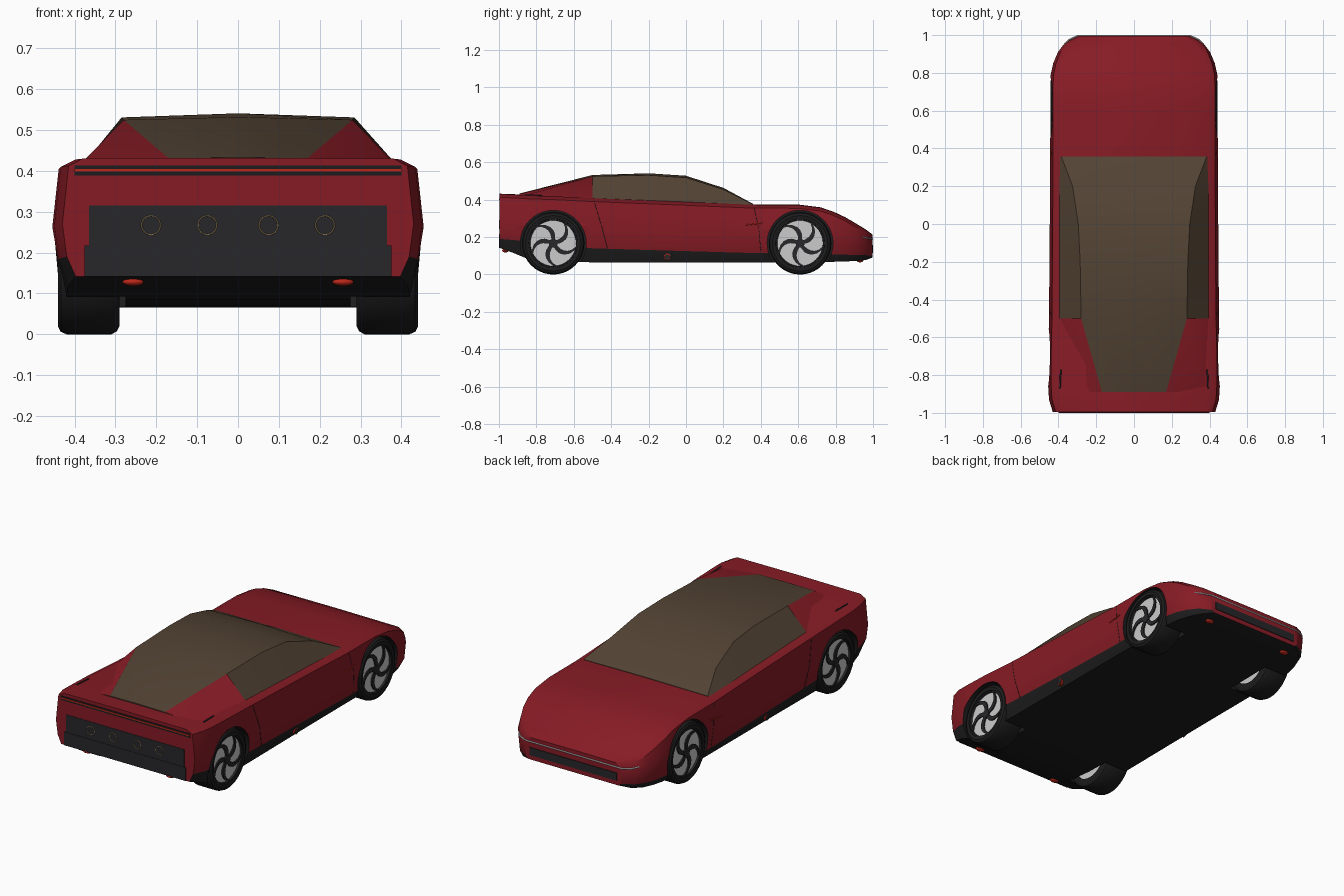
import bpy, bmesh
from math import sin, cos, pi
from mathutils import Vector

if "Cube" in bpy.data.objects:
    bpy.data.objects.remove(bpy.data.objects["Cube"])


def material(name, rgb):
    m = bpy.data.materials.new(name)
    m.diffuse_color = (*rgb, 1)
    m.use_nodes = True
    m.node_tree.nodes["Principled BSDF"].inputs["Base Color"].default_value = m.diffuse_color
    return m


RED = material("red_paint", (0.24, 0.011, 0.018))
BLACK = material("black_trim", (0.012, 0.012, 0.013))
PANEL = material("dark_panel", (0.02, 0.02, 0.023))
GLASS = material("bronze_glass", (0.085, 0.056, 0.034))
SILVER = material("silver", (0.55, 0.55, 0.55))
LAMP = material("red_lamp", (0.5, 0.02, 0.01))
GOLD = material("gold_trim", (0.4, 0.28, 0.12))


def smooth(ob, angle=0.5):
    bpy.ops.object.select_all(action='DESELECT')
    ob.select_set(True)
    bpy.context.view_layer.objects.active = ob
    bpy.ops.object.shade_smooth_by_angle(angle=angle)


def skin(name, rings, mats, pick=lambda i, j: 0, wrap=False):
    """Join closed rings of 3D points into a solid."""
    bm = bmesh.new()
    vr = [[bm.verts.new(p) for p in r] for r in rings]
    n, k = len(vr), len(vr[0])
    for i in range(n if wrap else n - 1):
        a, b = vr[i], vr[(i + 1) % n]
        for j in range(k):
            f = bm.faces.new((a[j], a[(j + 1) % k], b[(j + 1) % k], b[j]))
            f.material_index = pick(i, j)
    if not wrap:
        bm.faces.new(vr[0])
        bm.faces.new(vr[-1])
    bmesh.ops.recalc_face_normals(bm, faces=bm.faces)
    me = bpy.data.meshes.new(name)
    bm.to_mesh(me)
    bm.free()
    ob = bpy.data.objects.new(name, me)
    bpy.context.collection.objects.link(ob)
    for m in mats:
        me.materials.append(m)
    smooth(ob)
    return ob


def section(y, half):
    full = half + [(-x, z) for x, z in reversed(half[1:-1])]
    return [(x, y, z) for x, z in full]


def box(name, x, y0, y1, z0, z1, mat):
    return skin(name, [[(-x, y, z0), (x, y, z0), (x, y, z1), (-x, y, z1)] for y in (y0, y1)], [mat])


def lathe(name, profile, y, z, s, mat, n=40):
    rings = [[(s * x, y + r * cos(2 * pi * i / n), z + r * sin(2 * pi * i / n)) for x, r in profile]
             for i in range(n)]
    return skin(name, rings, [mat], wrap=True)


def disc(name, x0, x1, r, y, z, s, mats, n=40, idx=0):
    rings = [[(s * x, y + r * cos(2 * pi * i / n), z + r * sin(2 * pi * i / n)) for i in range(n)]
             for x in (x0, x1)]
    ob = skin(name, rings, mats)
    for p in ob.data.polygons:
        p.material_index = idx
    return ob


def line(name, pts, depth, mat):
    cu = bpy.data.curves.new(name, 'CURVE')
    cu.dimensions = '3D'
    cu.bevel_depth = depth
    cu.bevel_resolution = 1
    sp = cu.splines.new('POLY')
    sp.points.add(len(pts) - 1)
    for p, c in zip(sp.points, pts):
        p.co = (*c, 1)
    cu.materials.append(mat)
    ob = bpy.data.objects.new(name, cu)
    bpy.context.collection.objects.link(ob)
    return ob


# Body shell: y, half width, top z, widest z, sill top z, bottom z
stations = [
    (-.996, .430, .430, .27, .19, .142), (-.93, .450, .428, .265, .185, .118),
    (-.85, .455, .423, .26, .178, .085), (-.70, .455, .418, .26, .16, .070),
    (-.50, .450, .408, .255, .14, .065), (0, .446, .388, .245, .125, .065),
    (.35, .445, .373, .24, .115, .065), (.60, .445, .372, .24, .115, .065),
    (.72, .445, .357, .235, .11, .067), (.79, .441, .333, .23, .108, .068),
    (.85, .428, .305, .22, .106, .070), (.91, .403, .270, .20, .104, .072),
    (.96, .365, .240, .185, .103, .077), (.996, .30, .213, .17, .102, .090)]
rings = [section(y, [(0, zt + .002), (.885 * w, zt), (.965 * w, zt - .018), (w, zm),
                     (.975 * w, zs), (.925 * w, zb), (0, zb)])
         for y, w, zt, zm, zs, zb in stations]
body = skin("body", rings, [RED, BLACK], lambda i, j: int(4 <= j <= 7))

# Wheel arches cut out of the body
R = .167
AXLES = (("rear", -.71), ("front", .61))
for _, y in AXLES:
    for s in (-1, 1):
        cut = disc("arch_cutter", .275, .6, .176, y, R, s, [RED, BLACK], 48, 1)
        cut.hide_render = True
        mod = body.modifiers.new("arch", 'BOOLEAN')
        mod.operation, mod.object, mod.solver = 'DIFFERENCE', cut, 'EXACT'
        bpy.context.view_layer.objects.active = body
        bpy.ops.object.modifier_apply(modifier=mod.name)
        bpy.data.objects.remove(cut)
smooth(body)

# Cabin: y, roof half width, roof edge z, crown z, base half width, base z
cab = [(.358, .385, .375, .378, .397, .366), (.20, .325, .455, .463, .40, .373),
       (0, .295, .518, .528, .40, .381), (-.20, .285, .531, .541, .40, .390),
       (-.50, .28, .525, .532, .40, .402), (-.89, .17, .431, .433, .385, .415)]
cabin = skin("cabin", [section(y, [(0, c), (w, z), (bw, bz), (0, bz)]) for y, w, z, c, bw, bz in cab],
             [GLASS, RED], lambda i, j: int(i == 4 and j in (1, 4)))
smooth(cabin, .4)

# Tail: lamp slot, black panels and round lamp rings
box("tail_panel_upper", .365, -.998, -.96, .217, .315, PANEL)
box("tail_panel_lower", .376, -1.0, -.96, .142, .217, PANEL)
box("tail_light_slot", .40, -.998, -.96, .389, .413, BLACK)
box("tail_light_bar", .40, -1.0, -.96, .398, .405, LAMP)
for x in (-.213, -.075, .075, .213):
    bpy.ops.mesh.primitive_torus_add(location=(x, -.998, .267), rotation=(pi / 2, 0, 0), major_radius=.023,
                                     minor_radius=.0015, major_segments=32, minor_segments=6)
    ring = bpy.context.object
    ring.name = "tail_lamp_ring"
    ring.data.materials.append(GOLD)

# Nose: grille and wrapping light strip
box("front_grille", .27, .96, 1.0, .115, .158, PANEL)
line("front_light_strip", [(-.372, .945, .20), (-.345, .975, .193), (-.30, .996, .19),
                           (.30, .996, .19), (.345, .975, .193), (.372, .945, .20)], .004, SILVER)

for s in (-1, 1):
    # Small red lamps under both ends
    for y, z in ((-.965, .128), (.93, .075)):
        bpy.ops.mesh.primitive_uv_sphere_add(segments=20, ring_count=10, location=(s * .257, y, z))
        lamp = bpy.context.object
        lamp.name = "under_lamp"
        lamp.scale = (.026, .018, .010)
        lamp.data.materials.append(LAMP)
        smooth(lamp)
    # Sill cap, side marker and door seams
    disc("sill_cap", .40, .433, .018, -.1, .094, s, [LAMP], 20)
    disc("sill_cap_centre", .40, .435, .014, -.1, .094, s, [PANEL], 20)
    line("side_marker", [(s * .442, .32, .265), (s * .442, .41, .275)], .003, LAMP)
    line("door_seam_rear", [(s * .434, -.49, .389), (s * .4495, -.45, .254), (s * .439, -.42, .138)], .0013, BLACK)
    line("door_seam_front", [(s * .4295, .365, .354), (s * .4445, .39, .24), (s * .434, .40, .118)], .0013, BLACK)
    line("deck_vent", [(s * .392, -.87, .424), (s * .388, -.77, .422)], .004, PANEL)

    # Wheels: tyre, rim disc and five swept dark vanes
    for end, y in AXLES:
        lathe(end + "_tyre", [(.29, .12), (.29, .147), (.297, .16), (.31, R), (.42, R), (.434, .161),
                              (.441, .148), (.438, .131), (.42, .126)], y, R, s, BLACK)
        disc(end + "_rim", .295, .424, .127, y, R, s, [SILVER])
        disc(end + "_hub", .41, .434, .024, y, R, s, [PANEL], 20)
        lathe(end + "_rim_lip", [(.42, .121), (.434, .124), (.434, .130), (.42, .130)], y, R, s, PANEL)
        for k in range(5):
            vane = []
            for i in range(7):
                t = i / 6
                r = .015 + .108 * t
                a = 2 * pi * k / 5 + .75 * t * t + .3
                half = .009 + .004 * sin(pi * t)
                c = Vector((0, y + r * cos(a), R + r * sin(a)))
                side = Vector((0, -sin(a), cos(a))) * half
                vane.append([c + side * e + Vector((s * x, 0, 0))
                             for e, x in ((-1, .42), (1, .42), (1, .431), (-1, .431))])
            skin(end + "_wheel_vane", vane, [PANEL])
